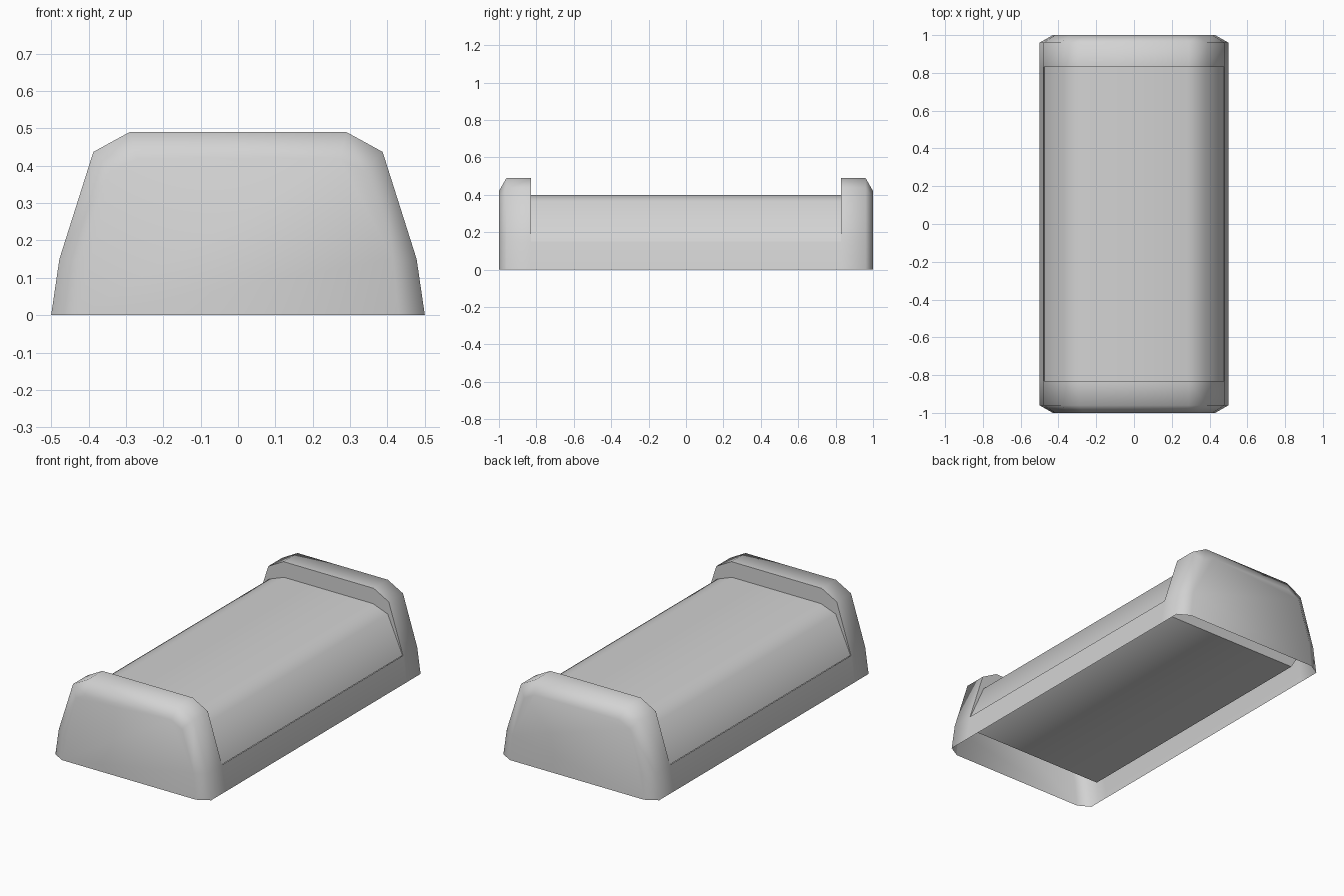
import bpy, bmesh, math

cube = bpy.data.objects.get("Cube")
if cube:
    bpy.data.objects.remove(cube)


def material(name, rgb):
    m = bpy.data.materials.new(name)
    m.use_nodes = True
    m.diffuse_color = (*rgb, 1)
    m.node_tree.nodes["Principled BSDF"].inputs["Base Color"].default_value = (*rgb, 1)
    return m


grey = material("light grey", (0.65, 0.65, 0.65))


def mirrored(half):
    """Full open cross-section from its +x half, listed bottom to top."""
    return half + [(-x, z) for x, z in reversed(half)]


def ring(bm, profile, y):
    return [bm.verts.new((x, y, z)) for x, z in profile]


def bridge(bm, a, b, segments):
    for i in segments:
        bm.faces.new((a[i], a[i + 1], b[i + 1], b[i]))


def finish(bm, name, angle):
    bmesh.ops.recalc_face_normals(bm, faces=bm.faces)
    mesh = bpy.data.meshes.new(name)
    bm.to_mesh(mesh)
    bm.free()
    mesh.materials.append(grey)
    obj = bpy.data.objects.new(name, mesh)
    bpy.context.collection.objects.link(obj)
    bpy.ops.object.select_all(action="DESELECT")
    obj.select_set(True)
    bpy.context.view_layer.objects.active = obj
    bpy.ops.object.shade_smooth_by_angle(angle=math.radians(angle))


# Base shell: two raised bevelled ends joined by low rails, open underneath
outer = mirrored([(0.5, 0), (0.478, 0.15), (0.387, 0.437), (0.29, 0.49)])
end = mirrored([(0.43, 0), (0.415, 0.15), (0.34, 0.385), (0.27, 0.42)])
STEP = 0.83
bm = bmesh.new()
steps, trays = [], []
for side in (-1, 1):
    tip = ring(bm, end, side)
    shoulder = ring(bm, outer, side * 0.96)
    step = ring(bm, outer, side * STEP)
    bridge(bm, tip, shoulder, range(7))
    bridge(bm, shoulder, step, range(7))
    bm.faces.new(tip)
    # Wall of the raised end, running down to the sunken tray
    tray = ring(bm, mirrored([(0.43, 0.07)]), side * STEP)
    bm.faces.new(step[1:7] + tray[::-1])
    steps.append(step)
    trays.append([step[1], *tray, step[6]])
bridge(bm, *steps, (0, 6))
bridge(bm, *trays, range(3))
finish(bm, "base_shell", 75)

# Cover: lower arched panel lying between the raised ends
cover = mirrored([(0.475, 0.15), (0.38, 0.365), (0.285, 0.4)])
bm = bmesh.new()
bridge(bm, ring(bm, cover, -STEP), ring(bm, cover, STEP), range(5))
finish(bm, "cover_panel", 65)
